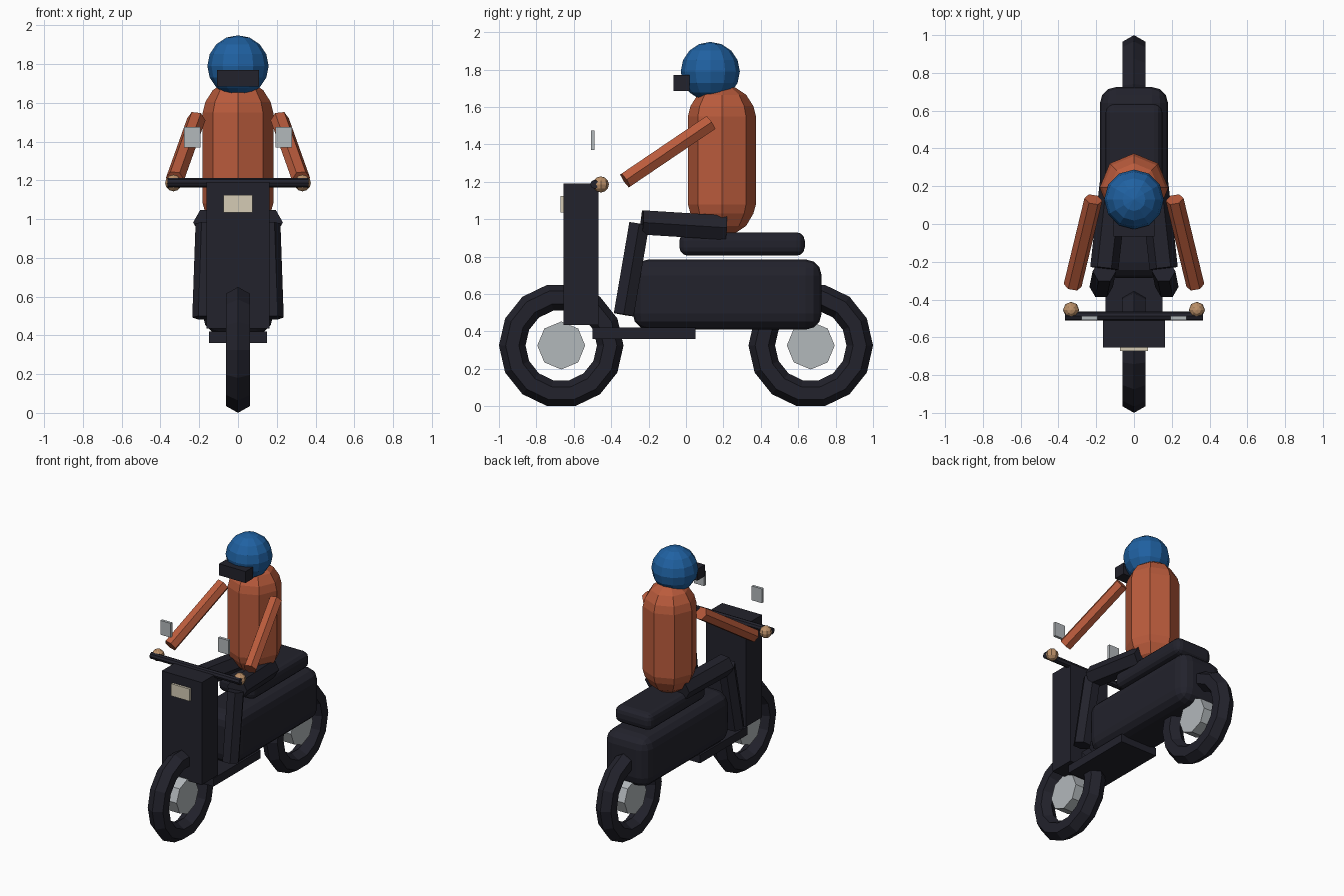
import bpy, bmesh, math
from mathutils import Vector, Matrix

cube = bpy.data.objects.get("Cube")
if cube:
    bpy.data.objects.remove(cube, do_unlink=True)


def material(name, rgb):
    m = bpy.data.materials.new(name)
    m.use_nodes = True
    m.diffuse_color = (*rgb, 1)
    m.node_tree.nodes["Principled BSDF"].inputs["Base Color"].default_value = (*rgb, 1)
    return m


DARK = material("dark navy", (0.016, 0.016, 0.025))
SILVER = material("silver", (0.45, 0.48, 0.50))
ORANGE = material("burnt orange", (0.49, 0.105, 0.045))
BLUE = material("helmet blue", (0.014, 0.12, 0.36))
TAN = material("skin tan", (0.50, 0.28, 0.14))
CREAM = material("lamp cream", (0.66, 0.60, 0.46))


def finish(name, bm, mat):
    bmesh.ops.recalc_face_normals(bm, faces=bm.faces)
    mesh = bpy.data.meshes.new(name)
    bm.to_mesh(mesh)
    bm.free()
    mesh.materials.append(mat)
    ob = bpy.data.objects.new(name, mesh)
    bpy.context.scene.collection.objects.link(ob)
    return ob


def box(name, low, high, mat, bevel=0):
    low, high = Vector(low), Vector(high)
    bm = bmesh.new()
    bmesh.ops.create_cube(bm, size=1)
    bmesh.ops.scale(bm, vec=high - low, verts=bm.verts)
    bmesh.ops.translate(bm, vec=(low + high) / 2, verts=bm.verts)
    ob = finish(name, bm, mat)
    if bevel:
        mod = ob.modifiers.new("rounded edges", "BEVEL")
        mod.width, mod.segments = bevel, 3
    return ob


def rod(name, start, end, radius, sides, mat):
    """Prism between two points, with a corner pointing sideways."""
    start, end = Vector(start), Vector(end)
    axis = (end - start).normalized()
    side = Vector((1, 0, 0))
    if abs(axis.x) > 0.9:
        side = Vector((0, 1, 0))
    side = (side - axis * side.dot(axis)).normalized()
    up = axis.cross(side)
    bm = bmesh.new()
    rings = []
    for p in (start, end):
        angles = [math.tau * i / sides for i in range(sides)]
        rings.append([bm.verts.new(p + radius * (side * math.cos(a) + up * math.sin(a)))
                      for a in angles])
        bm.faces.new(rings[-1])
    for i in range(sides):
        j = (i + 1) % sides
        bm.faces.new((rings[0][i], rings[0][j], rings[1][j], rings[1][i]))
    return finish(name, bm, mat)


def ball(name, centre, radius, segments, rings, mat):
    bm = bmesh.new()
    bmesh.ops.create_uvsphere(bm, u_segments=segments, v_segments=rings, radius=radius,
                              matrix=Matrix.Translation(centre))
    return finish(name, bm, mat)


def lathe(name, profile, sides, centre, mat):
    """Closed solid of revolution from (radius, height) pairs."""
    bm = bmesh.new()
    rings = []
    for r, z in profile:
        rings.append([bm.verts.new((centre[0] + r * math.cos(math.tau * i / sides),
                                    centre[1] + r * math.sin(math.tau * i / sides), z))
                      for i in range(sides)])
    for a, b in zip(rings, rings[1:]):
        for i in range(sides):
            j = (i + 1) % sides
            bm.faces.new((a[i], a[j], b[j], b[i]))
    bm.faces.new(rings[0])
    bm.faces.new(rings[-1])
    return finish(name, bm, mat)


def tyre(name, y, z, major, minor, segments=14, sides=6):
    bm = bmesh.new()
    grid = []
    for i in range(segments):
        a = math.tau * i / segments
        row = []
        for k in range(sides):
            b = math.tau * k / sides
            r = major + minor * math.cos(b)
            row.append(bm.verts.new((minor * math.sin(b), y + r * math.cos(a), z + r * math.sin(a))))
        grid.append(row)
    for i in range(segments):
        for k in range(sides):
            n, m = (i + 1) % segments, (k + 1) % sides
            bm.faces.new((grid[i][k], grid[n][k], grid[n][m], grid[i][m]))
    return finish(name, bm, DARK)


# Wheels
for label, y in (("front", -0.667), ("rear", 0.667)):
    tyre(label + "_tyre", y, 0.325, 0.262, 0.071)
    rod(label + "_hub", (-0.055, y, 0.325), (0.055, y, 0.325), 0.128, 8, SILVER)

# Scooter body
box("front_shield", (-0.163, -0.655, 0.435), (0.163, -0.468, 1.19), DARK)
box("headlight", (-0.075, -0.672, 1.035), (0.075, -0.652, 1.125), CREAM)
box("footboard", (-0.15, -0.5, 0.36), (0.15, 0.05, 0.42), DARK)
box("rear_body", (-0.18, -0.285, 0.41), (0.18, 0.725, 0.785), DARK, 0.085)
box("seat", (-0.15, -0.035, 0.805), (0.15, 0.635, 0.93), DARK, 0.045)
rod("handlebar", (-0.365, -0.488, 1.187), (0.365, -0.488, 1.187), 0.024, 8, DARK)

# Rider
lathe("torso", [(0.07, 0.925), (0.13, 0.965), (0.168, 1.03), (0.182, 1.08),
                (0.182, 1.55), (0.168, 1.605), (0.13, 1.665), (0.07, 1.705)],
      8, (0, 0.192), ORANGE)
ball("helmet", (0, 0.13, 1.79), 0.158, 12, 8, BLUE)
box("visor", (-0.108, -0.067, 1.685), (0.108, 0.02, 1.77), DARK)

# Paired parts
for label, s in (("left", 1), ("right", -1)):
    rod(label + "_arm", (s * 0.215, 0.13, 1.515), (s * 0.325, -0.325, 1.207), 0.048, 6, ORANGE)
    rod(label + "_thigh", (s * 0.157, -0.235, 0.983), (s * 0.107, 0.212, 0.955), 0.075, 6, DARK)
    rod(label + "_shin", (s * 0.157, -0.25, 0.975), (s * 0.174, -0.333, 0.49), 0.062, 6, DARK)
    ball(label + "_hand", (s * 0.333, -0.455, 1.186), 0.043, 8, 6, TAN)
    x = s * 0.236
    box(label + "_mirror", (x - 0.042, -0.508, 1.37), (x + 0.042, -0.488, 1.475), SILVER)
